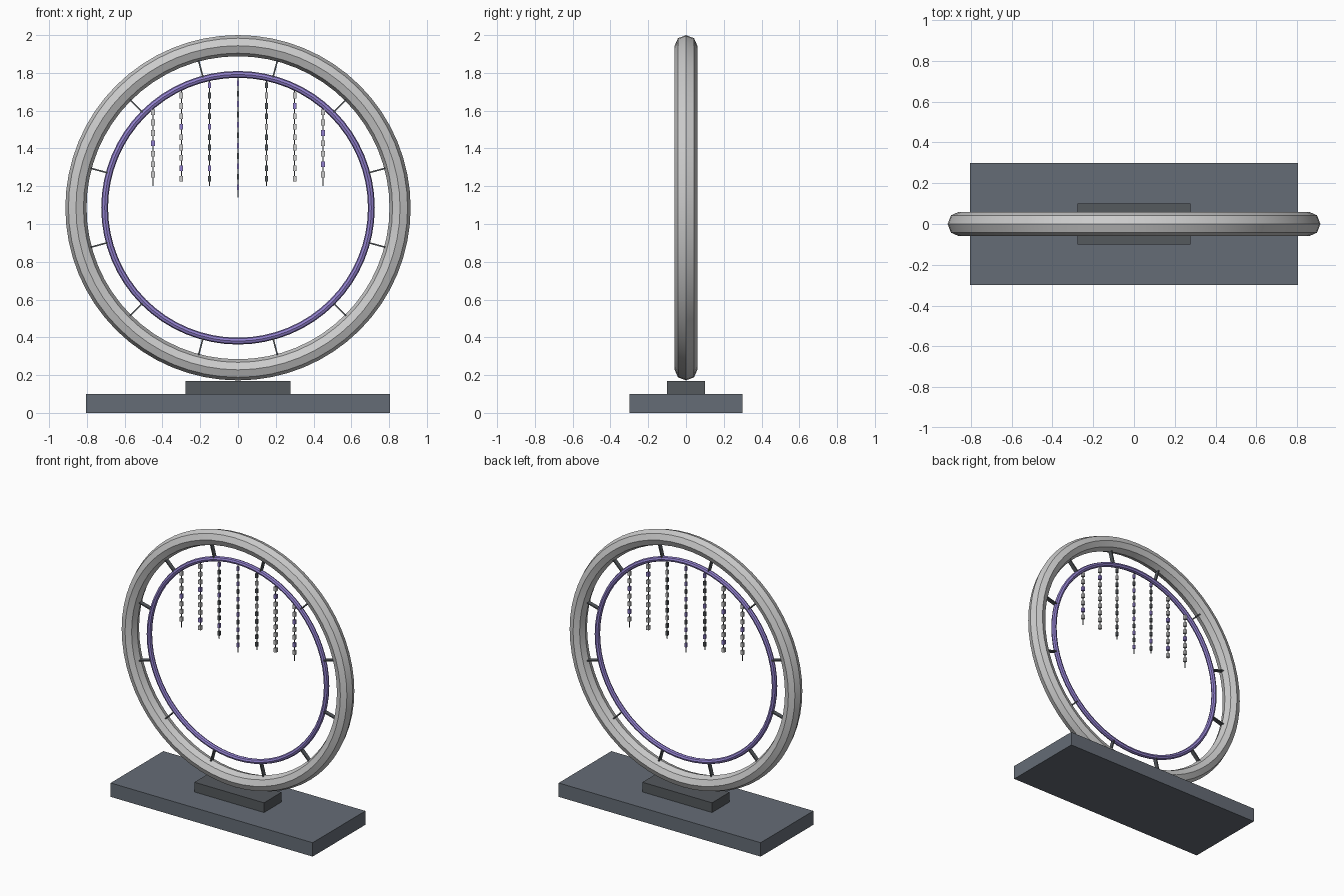
import bpy, math

if "Cube" in bpy.data.objects:
    bpy.data.objects.remove(bpy.data.objects["Cube"])

CZ = 1.086  # height of the ring centre


def material(name, rgb):
    m = bpy.data.materials.new(name)
    m.diffuse_color = (*rgb, 1)
    m.use_nodes = True
    m.node_tree.nodes["Principled BSDF"].inputs["Base Color"].default_value = m.diffuse_color
    return m


violet = material("violet", (0.29, 0.22, 0.62))
slate = material("slate", (0.13, 0.15, 0.18))
dark = material("dark", (0.09, 0.10, 0.11))
silver = material("silver", (0.55, 0.55, 0.55))


def box(name, loc, size, mat=None, rot_y=0):
    bpy.ops.mesh.primitive_cube_add(size=1, location=loc, rotation=(0, rot_y, 0))
    o = bpy.context.object
    o.name, o.scale = name, size
    if mat:
        o.data.materials.append(mat)
    return o


def ring(name, major, minor, depth, sides, mat):
    bpy.ops.mesh.primitive_torus_add(
        major_radius=major, minor_radius=minor, major_segments=64,
        minor_segments=sides, location=(0, 0, CZ), rotation=(math.pi / 2, 0, 0))
    o = bpy.context.object
    o.name, o.scale.z = name, depth / minor
    o.data.materials.append(mat)
    bpy.ops.object.shade_smooth_by_angle(angle=math.radians(30))
    return o


# Stand
box("base_plate", (0, 0, 0.05), (1.61, 0.6, 0.1), slate)
box("ring_pedestal", (0, 0, 0.135), (0.555, 0.2, 0.07), dark)

# Concentric rings
ring("outer_ring", 0.858, 0.056, 0.06, 8, silver)
ring("inner_ring", 0.706, 0.018, 0.018, 8, violet)

# Spokes joining the rings
for i in range(12):
    a = math.radians(15 + 30 * i)
    r = 0.765
    box(f"spoke_{i}", (r * math.sin(a), 0, CZ + r * math.cos(a)),
        (0.008, 0.03, 0.11), dark, a)

# Hanging bead strands: x, string end, lowest bead centre, bead width, colours
strands = [
    (-0.45, 1.20, 1.262, 0.020, (silver, silver, silver, violet)),
    (-0.30, 1.23, 1.240, 0.020, (silver, violet, silver, silver)),
    (-0.15, 1.20, 1.240, 0.016, (dark, violet, dark, dark)),
    (0.00, 1.14, 1.195, 0.013, (violet, dark)),
    (0.15, 1.20, 1.240, 0.016, (dark, dark, silver)),
    (0.30, 1.23, 1.240, 0.020, (silver, silver, silver, silver, silver, silver, silver, violet)),
    (0.45, 1.20, 1.262, 0.020, (silver, violet, silver)),
]
for n, (x, end, low, w, cols) in enumerate(strands):
    top = CZ + math.sqrt(0.70 ** 2 - x * x)
    box(f"strand_{n}", (x, 0, (top + end) / 2), (0.005, 0.005, top - end), dark)
    z, k = low, 0
    while z < top - 0.025:
        box(f"bead_{n}_{k}", (x, 0, z), (w, w, 0.03), cols[k % len(cols)])
        z += 0.055
        k += 1
